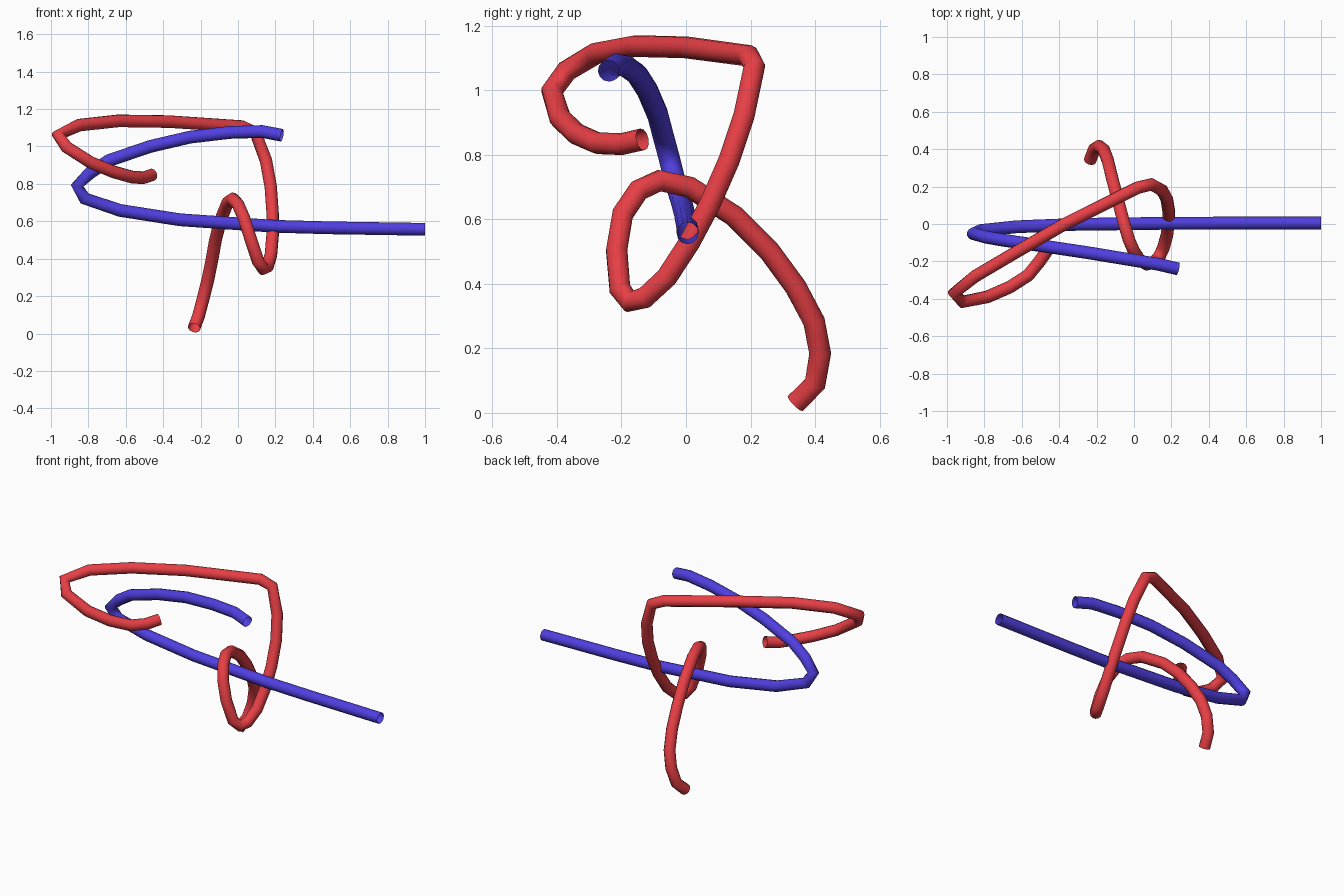
import bpy

RADIUS = 0.034


def tube(name, points, color):
    """Open-ended round tube swept along a path."""
    curve = bpy.data.curves.new(name, 'CURVE')
    curve.dimensions = '3D'
    curve.bevel_depth = RADIUS
    curve.bevel_resolution = 4
    curve.use_fill_caps = False
    spline = curve.splines.new('POLY')
    spline.points.add(len(points) - 1)
    for p, co in zip(spline.points, points):
        p.co = (*co, 1)
    spline.use_smooth = True
    mat = bpy.data.materials.new(name + "_paint")
    mat.diffuse_color = color
    curve.materials.append(mat)
    obj = bpy.data.objects.new(name, curve)
    bpy.context.collection.objects.link(obj)
    return obj


# Red strand: foot, loop around the blue strand, then the upper hook
red_path = [
    (-.235, .34, .03), (-.212, .40, .09), (-.187, .416, .184),
    (-.162, .397, .283), (-.14, .34, .39), (-.12, .258, .502),
    (-.092, .15, .61), (-.055, .01, .70), (-.028, -.082, .72),
    (0, -.147, .69), (.032, -.196, .617), (.068, -.215, .505),
    (.108, -.205, .385), (.135, -.175, .345), (.157, -.128, .357),
    (.176, -.06, .42), (.185, .01, .527), (.185, .073, .645),
    (.175, .134, .784), (.15, .18, .923), (.093, .212, 1.074),
    (.02, .194, 1.107), (-.37, 0, 1.133), (-.64, -.156, 1.137),
    (-.85, -.28, 1.114), (-.962, -.37, 1.06), (-.917, -.416, .997),
    (-.785, -.39, .913), (-.665, -.338, .864), (-.565, -.274, .836),
    (-.505, -.2, .833), (-.46, -.135, .848),
]
tube("red_strand", red_path, (0.8, 0.05, 0.06, 1))

# Blue strand: long straight run folding back into an upper arc
blue_path = [
    (1, .005, .557), (.49, .005, .565), (.2, .004, .573), (-.31, -.002, .608),
    (-.63, -.015, .658), (-.82, -.035, .722), (-.86, -.052, .79),
    (-.79, -.071, .86), (-.69, -.088, .925), (-.47, -.12, 1.0),
    (-.256, -.152, 1.05), (-.043, -.187, 1.075), (.128, -.215, 1.08),
    (.235, -.24, 1.06),
]
tube("blue_strand", blue_path, (0.08, 0.05, 0.75, 1))
